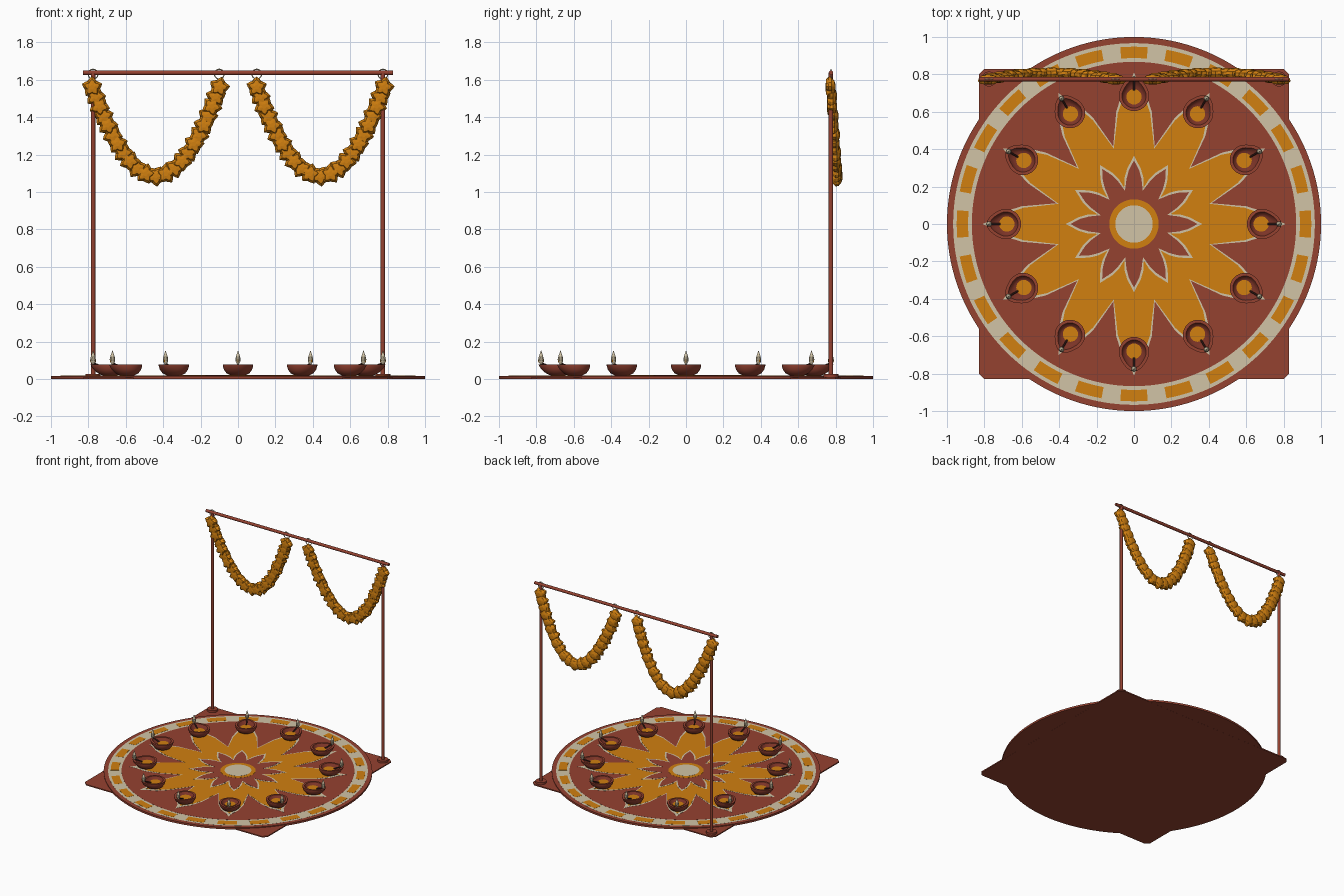
import bpy, bmesh
from math import pi, sin, cos, atan2, hypot
from mathutils import Matrix, Vector

if "Cube" in bpy.data.objects:
    bpy.data.objects.remove(bpy.data.objects["Cube"], do_unlink=True)


def material(name, rgb):
    m = bpy.data.materials.new(name)
    m.use_nodes = True
    m.diffuse_color = (*rgb, 1)
    m.node_tree.nodes["Principled BSDF"].inputs["Base Color"].default_value = (*rgb, 1)
    return m


TERRACOTTA = material("terracotta", (0.30, 0.054, 0.030))
CLAY = material("dark clay", (0.20, 0.034, 0.020))
ORANGE = material("marigold orange", (0.64, 0.215, 0.005))
CREAM = material("cream", (0.64, 0.55, 0.38))
WICK = material("wick brown", (0.06, 0.02, 0.015))


def finish(name, bm, mats, smooth=False):
    bmesh.ops.recalc_face_normals(bm, faces=bm.faces)
    me = bpy.data.meshes.new(name)
    bm.to_mesh(me)
    bm.free()
    for m in mats:
        me.materials.append(m)
    ob = bpy.data.objects.new(name, me)
    bpy.context.collection.objects.link(ob)
    if smooth:
        bpy.ops.object.select_all(action='DESELECT')
        ob.select_set(True)
        bpy.context.view_layer.objects.active = ob
        bpy.ops.object.shade_smooth_by_angle()
    return ob


def prism(bm, points, z0, z1):
    face = bm.faces.new([bm.verts.new((x, y, z0)) for x, y in points])
    top = bmesh.ops.extrude_face_region(bm, geom=[face])["geom"]
    bmesh.ops.translate(bm, vec=(0, 0, z1 - z0),
                        verts=[v for v in top if isinstance(v, bmesh.types.BMVert)])


def plate(name, points, z0, z1, mat):
    bm = bmesh.new()
    prism(bm, points, z0, z1)
    return finish(name, bm, [mat])


def skin(bm, rings, mat_rule=lambda i: 0):
    """Bridge equal-length rings of points and cap both ends."""
    loops = [[bm.verts.new(p) for p in ring] for ring in rings]
    n = len(loops[0])
    for i, (a, b) in enumerate(zip(loops, loops[1:])):
        for k in range(n):
            j = (k + 1) % n
            bm.faces.new((a[k], a[j], b[j], b[k])).material_index = mat_rule(i)
    bm.faces.new(loops[0])
    bm.faces.new(loops[-1]).material_index = mat_rule(len(loops) - 1)


def polar(r, a):
    return (r * cos(a), r * sin(a))


def circle(r, n=96):
    return [polar(r, 2 * pi * k / n) for k in range(n)]


def star(profile):
    """Twelve petals from (distance, half width) pairs, valley to tip."""
    half = [(hypot(r, w), atan2(w, r)) for r, w in profile]
    petal = [(r, -a) for r, a in half] + [(r, a) for r, a in half[-2:0:-1]]
    return [polar(r, a + k * pi / 6) for k in range(12) for r, a in petal]


def rod(name, p, q, r, mat, n=16):
    p, q = Vector(p), Vector(q)
    bm = bmesh.new()
    m = Matrix.Translation((p + q) / 2) @ (q - p).to_track_quat('Z', 'Y').to_matrix().to_4x4()
    bmesh.ops.create_cone(bm, cap_ends=True, segments=n, radius1=r, radius2=r,
                          depth=(q - p).length, matrix=m)
    return finish(name, bm, [mat], True)


# Base: square mat with clipped corners under a round board
S, C = 0.83, 0.80
corners = [(S, -C), (S, C), (C, S), (-C, S), (-S, C), (-S, -C), (-C, -S), (C, -S)]
plate("square_mat", corners, 0, 0.009, TERRACOTTA)
plate("round_board", circle(1.0, 128), 0.0005, 0.016, TERRACOTTA)

# Border band with a row of dashes
plate("border_band", circle(0.967, 128), 0.0155, 0.0166, CREAM)
plate("inner_field", circle(0.867, 128), 0.016, 0.0172, TERRACOTTA)
bm = bmesh.new()
for k in range(24):
    mid = k * pi / 12
    arc = [mid + (i / 4 - 0.5) * 0.155 for i in range(5)]
    prism(bm, [polar(0.948, a) for a in arc] + [polar(0.887, a) for a in reversed(arc)],
          0.016, 0.0173)
finish("border_dashes", bm, [ORANGE])

# Layered flower pattern
layers = [
    ("large_star_outline", star([(0.415, 0.111), (0.6, 0.095), (0.7, 0.064), (0.75, 0.026), (0.81, 0)]), CREAM),
    ("large_star", star([(0.403, 0.108), (0.59, 0.087), (0.67, 0.060), (0.71, 0.028), (0.755, 0)]), ORANGE),
    ("small_star_outline", star([(0.195, 0.052), (0.25, 0.05), (0.3, 0.035), (0.33, 0.018), (0.365, 0)]), CREAM),
    ("small_star", star([(0.178, 0.047), (0.24, 0.040), (0.285, 0.028), (0.31, 0.016), (0.34, 0)]), TERRACOTTA),
    ("centre_ring", circle(0.132, 64), ORANGE),
    ("centre_disc", circle(0.1, 64), CREAM),
]
for i, (name, points, mat) in enumerate(layers):
    plate(name, points, 0.016, 0.0180 + 0.0007 * i, mat)


# Oil lamps: pinched bowl, oil, wick and flame, pointing outward
def lamp(k):
    place = Matrix.Rotation(k * pi / 6, 4, 'Z') @ Matrix.Translation((0.685, 0, 0))

    def egg(scale, z, spout):
        pts = []
        for i in range(32):
            a = 2 * pi * i / 32
            r = scale * (0.081 + spout * max(0, cos(a)) ** 6)
            pts.append(place @ Vector((r * cos(a), r * sin(a), z)))
        return pts

    bm = bmesh.new()
    skin(bm, [egg(0.45, 0.018, 0), egg(0.75, 0.03, 0.004), egg(0.93, 0.05, 0.012),
              egg(1, 0.07, 0.02), egg(1, 0.078, 0.022), egg(0.8, 0.078, 0.024),
              egg(0.68, 0.064, 0.02), egg(0.55, 0.058, 0.005)],
         lambda i: 1 if i >= 5 else 0)
    finish("lamp_bowl", bm, [TERRACOTTA, CLAY], True)

    bm = bmesh.new()
    skin(bm, [[place @ Vector((x - 0.005, y, z)) for x, y in circle(0.041, 24)]
              for z in (0.056, 0.061)])
    finish("lamp_oil", bm, [ORANGE])

    rod("lamp_wick", place @ Vector((0.03, 0, 0.063)), place @ Vector((0.09, 0, 0.084)),
        0.005, WICK, 8)

    bm = bmesh.new()
    shape = [(0.004, 0.078), (0.012, 0.09), (0.015, 0.104), (0.011, 0.122),
             (0.005, 0.139), (0.0008, 0.152)]
    skin(bm, [[place @ Vector((0.09 + x, y, z)) for x, y in circle(r, 10)] for r, z in shape])
    finish("lamp_flame", bm, [CREAM], True)

    # Glowing core peeping out of the flame on both faces
    bm = bmesh.new()
    core = [(0.003, 0.082), (0.007, 0.092), (0.008, 0.102), (0.001, 0.124)]
    skin(bm, [[place @ Vector((0.09 + 2.1 * x, y * 0.7, z)) for x, y in circle(r, 10)]
              for r, z in core])
    finish("flame_core", bm, [ORANGE], True)


for k in range(12):
    lamp(k)

# Frame: two posts with feet and a crossbar
Y = 0.775
for side, x in (("left", 0.775), ("right", -0.775)):
    rod(side + "_post", (x, Y, 0.005), (x, Y, 1.635), 0.012, TERRACOTTA)
    rod(side + "_post_foot", (x, Y, 0.008), (x, Y, 0.026), 0.04, TERRACOTTA, 24)
rod("crossbar", (-0.83, Y, 1.637), (0.83, Y, 1.637), 0.012, TERRACOTTA)

# Hanging rings
for x in (-0.775, -0.1, 0.1, 0.775):
    bpy.ops.mesh.primitive_torus_add(location=(x, Y, 1.63), rotation=(pi / 2, 0, 0),
                                     major_radius=0.026, minor_radius=0.003,
                                     major_segments=24, minor_segments=8)
    ring = bpy.context.object
    ring.name = "hanging_ring"
    ring.data.materials.append(CREAM)


# Garlands: star flowers spaced evenly along a hanging curve
def flower(bm, centre, turn):
    rings = []
    for y, r, wave in ((-0.027, 0.012, 0), (-0.024, 0.034, 0.22), (-0.010, 0.047, 0.22),
                       (0.006, 0.047, 0.12), (0.02, 0.035, 0), (0.027, 0.014, 0)):
        ring = []
        for i in range(20):
            a = 2 * pi * i / 20
            d = r * (1 + wave * cos(5 * a))
            ring.append(centre + Vector((d * sin(a + turn), y, d * cos(a + turn))))
        rings.append(ring)
    skin(bm, rings)


def garland(name, mid, count=23):
    path = []
    for i in range(401):
        t = i / 200 - 1
        path.append(Vector((mid + 0.34 * t, 0.807 - 0.034 * t * t, 1.085 + 0.475 * t * t)))
    lengths = [0]
    for a, b in zip(path, path[1:]):
        lengths.append(lengths[-1] + (b - a).length)
    bm = bmesh.new()
    for k in range(count):
        target = lengths[-1] * k / (count - 1)
        i = min(range(len(path)), key=lambda j: abs(lengths[j] - target))
        flower(bm, path[i] + Vector((0, 0.004 * (k % 2), 0)), 0.25 * (k % 3))
    finish(name, bm, [ORANGE])


garland("left_garland", 0.44)
garland("right_garland", -0.44)
